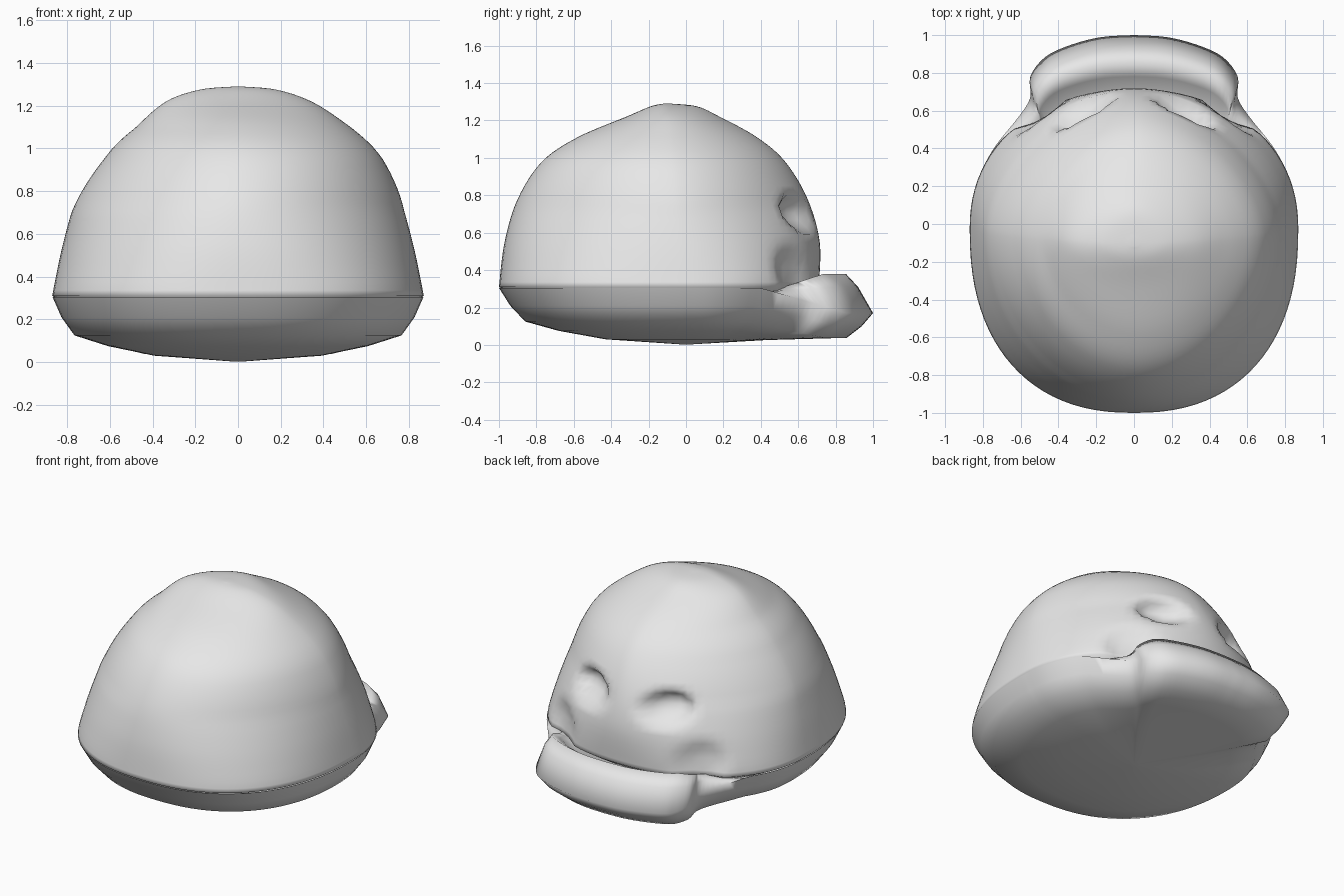
import bpy, bmesh, math
from mathutils import Vector

if "Cube" in bpy.data.objects:
    bpy.data.objects.remove(bpy.data.objects["Cube"])

grey = bpy.data.materials.new("plain grey")
grey.use_nodes = True
grey.diffuse_color = (0.8, 0.8, 0.8, 1)
grey.node_tree.nodes["Principled BSDF"].inputs["Base Color"].default_value = (0.8, 0.8, 0.8, 1)


def catmull(rows, steps):
    """Smoothly resample a list of equal-length tuples."""
    pts = [Vector(r) for r in rows]
    out = []
    for i in range(len(pts) - 1):
        a, b, c, d = (pts[max(0, min(len(pts) - 1, j))] for j in range(i - 1, i + 3))
        for k in range(steps):
            t = k / steps
            out.append(0.5 * (2 * b + (c - a) * t + (2 * a - 5 * b + 4 * c - d) * t ** 2
                              + (3 * b - a - 3 * c + d) * t ** 3))
    return out + [pts[-1]]


def ramp(value, start, end):
    return max(0.0, min(1.0, (value - start) / (end - start)))


def signed_power(v, p):
    return math.copysign(abs(v) ** p, v)


def loft(name, rings):
    """Skin a list of rings and cap both ends."""
    bm = bmesh.new()
    loops = [[bm.verts.new(p) for p in ring] for ring in rings]
    n = len(loops[0])
    for lo, hi in zip(loops, loops[1:]):
        for i in range(n):
            j = (i + 1) % n
            bm.faces.new((lo[i], lo[j], hi[j], hi[i]))
    bm.faces.new(loops[0][::-1])
    bm.faces.new(loops[-1])
    bmesh.ops.recalc_face_normals(bm, faces=bm.faces)
    mesh = bpy.data.meshes.new(name)
    bm.to_mesh(mesh)
    bm.free()
    mesh.materials.append(grey)
    obj = bpy.data.objects.new(name, mesh)
    bpy.context.collection.objects.link(obj)
    bpy.ops.object.select_all(action='DESELECT')
    obj.select_set(True)
    bpy.context.view_layer.objects.active = obj
    bpy.ops.object.shade_smooth_by_angle(angle=math.radians(110))


# Dome profile: height, half width, front y, back y
PROFILE = [
    (0.31, 0.87, -1.00, 0.71), (0.55, 0.82, -0.97, 0.715),
    (0.78, 0.75, -0.90, 0.65), (0.98, 0.63, -0.77, 0.53), (1.11, 0.49, -0.58, 0.38),
    (1.22, 0.34, -0.32, 0.18), (1.275, 0.18, -0.19, 0.06), (1.29, 0.02, -0.12, -0.08)]

# Hollows pressed into the face: centre x and z, radii, depth
HOLLOWS = [((0.27, 0.70), (0.17, 0.11), 0.10),    # eyes
           ((0.50, 0.38), (0.16, 0.17), 0.05)]    # mouth corners


def press(x, y, z):
    """Push points of the face inwards inside the hollows."""
    if y > 0.2:
        for (cx, cz), (rx, rz), depth in HOLLOWS:
            d = ((abs(x) - cx) / rx) ** 2 + ((z - cz) / rz) ** 2
            y -= depth * (1 - ramp(d, 0.15, 1.0)) ** 1.3
    return (x, y, z)


def section(z, w, front, back, a):
    """Point of the dome at one height and angle."""
    cy = -0.10 * z / 1.29
    upper = ramp(z, 0.35, 0.75)
    c, s = math.cos(a), math.sin(a)
    # full corners at the rim, leaner corners higher up
    p = 0.92 + 0.24 * upper if s > 0 else 0.86 + 0.19 * upper
    lean = 0.025 * ramp(z, 0.7, 0.95) * (1 - ramp(z, 1.1, 1.24))
    return (w * signed_power(c, p) + lean,
            cy + (back - cy if s > 0 else cy - front) * signed_power(s, p), z)


# Dome, with its underside tucked in to form the roof of the mouth
angles = [2 * math.pi * i / 96 for i in range(96)]
dome = [[press(*section(*row, a)) for a in angles] for row in catmull(PROFILE, 6)]
tuck = [(x * 0.85, y * 0.85, 0.24) for x, y, z in dome[0]]
loft("dome", [tuck] + dome)

# Base outline: the dome rim in front, drawn out to a jaw at the back
back_half = [(0.87, -0.024), (0.855, 0.14), (0.81, 0.28), (0.73, 0.42), (0.61, 0.57),
             (0.55, 0.67), (0.55, 0.78), (0.47, 0.885), (0.33, 0.95), (0.17, 0.99), (0.0, 1.0)]
right_arc = [tuple(p) for p in catmull(back_half, 4)]
left_arc = [(-x, y) for x, y in right_arc[-2::-1]]
front_arc = [section(*PROFILE[0], math.pi * (1 + i / 48))[:2] for i in range(1, 48)]
outline = right_arc + left_arc + front_arc

# Base rings from the mouth floor, over the jaw crest and rim, to the belly:
# x scale, y scale, height at the body, height at the jaw
BASE = [(0.40, 0.30, 0.20, 0.20), (0.80, 0.68, 0.22, 0.24), (0.90, 0.78, 0.235, 0.33),
        (0.93, 0.855, 0.25, 0.38), (0.97, 0.92, 0.28, 0.31),
        (0.998, 1.0, 0.305, 0.17), (0.95, 0.94, 0.21, 0.10), (0.88, 0.86, 0.125, 0.038),
        (0.70, 0.68, 0.075, 0.033), (0.45, 0.43, 0.03, 0.026), (0.03, 0.03, 0.003, 0.003)]
base = []
for sx, sy, z_body, z_jaw in BASE:
    ring = []
    for x, y in outline:
        jaw = ramp(y, 0.40, 0.86)
        ring.append((x * sx, y * sy, z_body + (z_jaw - z_body) * jaw))
    base.append(ring)
loft("base_and_jaw", base)
